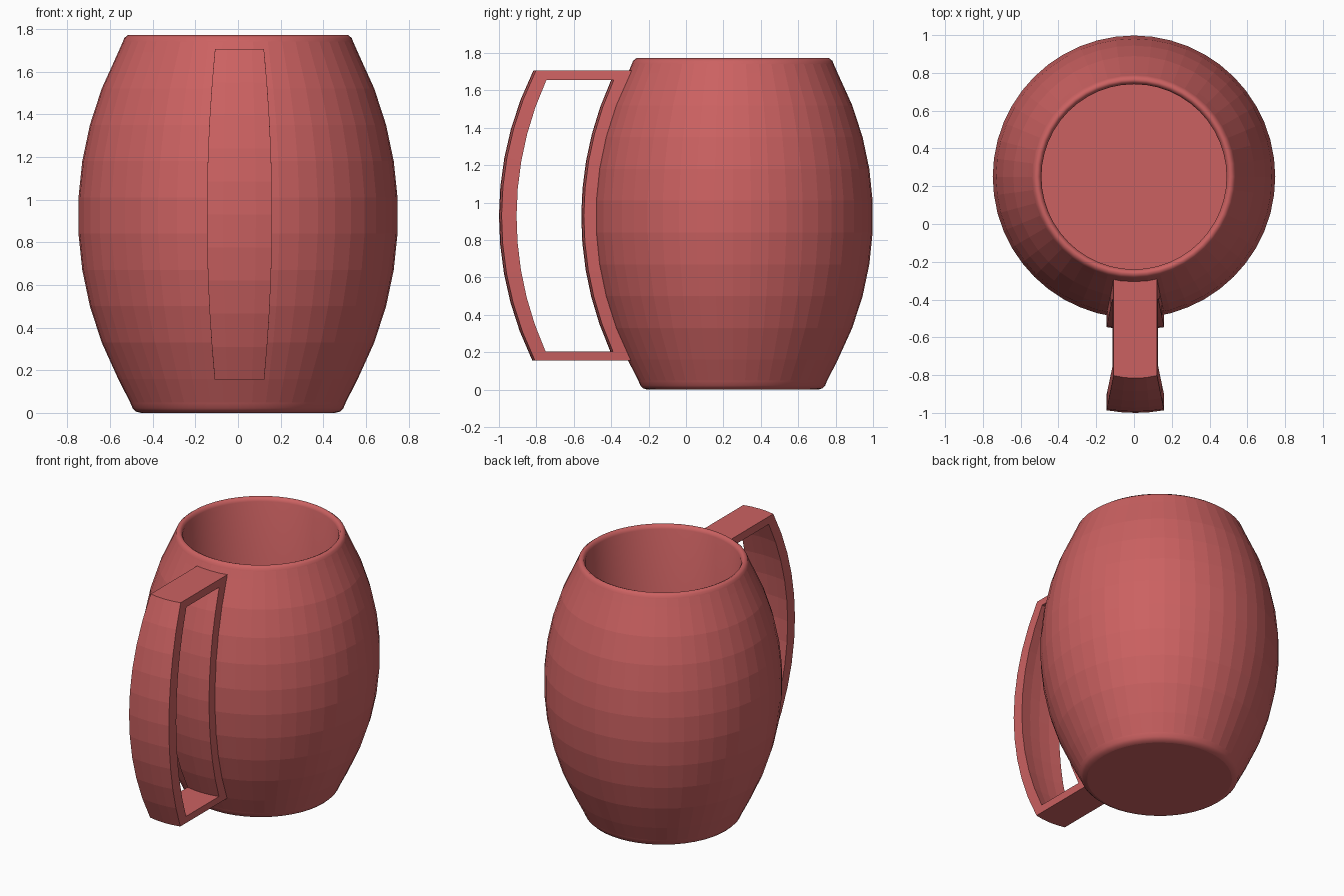
import bpy, bmesh, math

if "Cube" in bpy.data.objects:
    bpy.data.objects.remove(bpy.data.objects["Cube"])

SEG = 48          # sides around the mug
MID = 0.925       # height of the widest ring
AXIS_Y = 0.25     # mug axis
ROWS = 10         # steps along the handle

red = bpy.data.materials.new("red_glaze")
red.diffuse_color = (0.6, 0.12, 0.12, 1)
red.use_nodes = True
red.node_tree.nodes["Principled BSDF"].inputs["Base Color"].default_value = red.diffuse_color


def finish(bm, name):
    bmesh.ops.recalc_face_normals(bm, faces=bm.faces)
    mesh = bpy.data.meshes.new(name)
    bm.to_mesh(mesh)
    bm.free()
    mesh.materials.append(red)
    obj = bpy.data.objects.new(name, mesh)
    bpy.context.collection.objects.link(obj)
    return obj


def arc(z, peak, radius):
    """Bulging arc that reaches `peak` at the middle height."""
    return peak - radius + math.sqrt(radius ** 2 - (z - MID) ** 2)


# Mug body: rounded foot, barrel wall, rounded lip, straight hollow
foot = [(0.455, 0.0), (0.478, 0.006), (0.494, 0.022), (0.505, 0.048)]
barrel = [(arc(z, 0.75, 1.65), z) for z in (MID + 0.17 * (i - 4.5) for i in range(10))]
lip = [(0.54, 1.74), (0.533, 1.758), (0.515, 1.772), (0.5, 1.765), (0.49, 1.745)]
hollow = [(0.49, 0.08)]
profile = foot + barrel + lip + hollow

bm = bmesh.new()
rings = []
for r, z in profile:
    rings.append([bm.verts.new((r * math.cos(a), AXIS_Y + r * math.sin(a), z))
                  for a in (2 * math.pi * k / SEG for k in range(SEG))])
barrel_start, barrel_end = len(foot) - 1, len(foot) + len(barrel) - 1
for i, (lo, hi) in enumerate(zip(rings, rings[1:])):
    for k in range(SEG):
        n = (k + 1) % SEG
        face = bm.faces.new((lo[k], lo[n], hi[n], hi[k]))
        face.smooth = not barrel_start <= i <= barrel_end
bm.faces.new(rings[0])
bm.faces.new(rings[-1])
body = finish(bm, "mug_body")
bpy.context.view_layer.objects.active = body

# Handle: curved frame, wider at mid height, its rear strip sunk into the mug wall
def frame_loop(z0, z1, front, back, back_radius):
    zs = [z0 + (z1 - z0) * i / ROWS for i in range(ROWS + 1)]
    return ([(-arc(z, front, 1.75), z) for z in zs]
            + [(-arc(z, back, back_radius), z) for z in reversed(zs)])


loops = [frame_loop(0.155, 1.705, 1.0, 0.46, 1.75),
         frame_loop(0.205, 1.655, 0.92, 0.56, 1.75)]
COLS = (-1, -0.5, 0, 0.5, 1)

bm = bmesh.new()
grid = []
for loop in loops:
    columns = []
    for t in COLS:
        columns.append([bm.verts.new((0.007 + t * arc(z, 0.153, 8.0), y + 0.014 * t * t, z))
                        for y, z in loop])
    grid.append(columns)
count = len(loops[0])
for k in range(count):
    n = (k + 1) % count
    for columns in grid:                       # outside and opening surfaces
        for a, b in zip(columns, columns[1:]):
            bm.faces.new((a[k], a[n], b[n], b[k]))
    for side in (0, -1):                       # flat side faces of the frame
        o, i = grid[0][side], grid[1][side]
        bm.faces.new((o[k], o[n], i[n], i[k]))
finish(bm, "handle")
